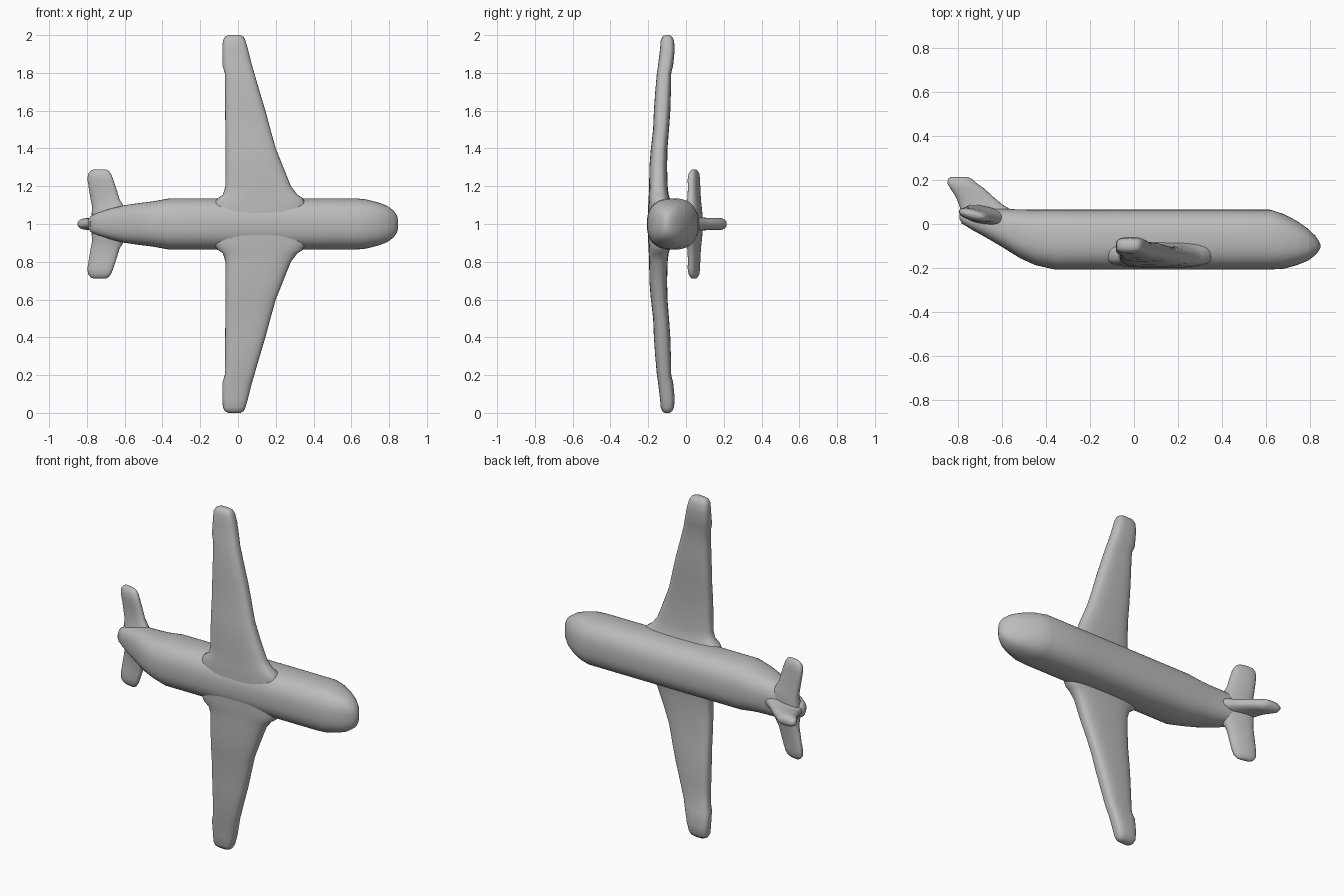
import bpy, bmesh, math
from mathutils import Vector

cube = bpy.data.objects.get("Cube")
if cube:
    bpy.data.objects.remove(cube, do_unlink=True)

grey = bpy.data.materials.new("plain grey")
grey.use_nodes = True
grey.diffuse_color = (0.5, 0.5, 0.5, 1)
grey.node_tree.nodes["Principled BSDF"].inputs["Base Color"].default_value = (0.5, 0.5, 0.5, 1)


def loft(name, sections, sides=32, power=2.0):
    """Skin superellipse sections, each given as (centre, half axis u, half axis v)."""
    bm = bmesh.new()
    rings = []
    for centre, u, v in sections:
        ring = []
        for i in range(sides):
            a = 2 * math.pi * i / sides
            c, s = math.cos(a), math.sin(a)
            p = (Vector(centre)
                 + Vector(u) * math.copysign(abs(c) ** (2 / power), c)
                 + Vector(v) * math.copysign(abs(s) ** (2 / power), s))
            ring.append(bm.verts.new(p))
        rings.append(ring)
    for r0, r1 in zip(rings, rings[1:]):
        for i in range(sides):
            j = (i + 1) % sides
            bm.faces.new((r0[i], r0[j], r1[j], r1[i]))
    bm.faces.new(rings[0][::-1])
    bm.faces.new(rings[-1])
    bmesh.ops.recalc_face_normals(bm, faces=bm.faces)
    mesh = bpy.data.meshes.new(name)
    bm.to_mesh(mesh)
    bm.free()
    mesh.materials.append(grey)
    obj = bpy.data.objects.new(name, mesh)
    bpy.context.collection.objects.link(obj)
    bpy.ops.object.select_all(action='DESELECT')
    obj.select_set(True)
    bpy.context.view_layer.objects.active = obj
    bpy.ops.object.shade_smooth_by_angle(angle=math.radians(50))
    return obj


def span(stations, slope=0.0):
    """Both halves of a surface spanning z, from (offset, x back, x front, y low, y high)."""
    out = []
    for side in (-1, 1):
        half = []
        for d, x0, x1, y0, y1 in stations:
            hx = (x1 - x0) / 2
            half.append((((x0 + x1) / 2, (y0 + y1) / 2, 1 + side * d),
                         (hx, slope * hx, 0), (0, (y1 - y0) / 2, 0)))
        out += half[::-1] if side < 0 else half
    return out


# Fuselage: (x, y low, y high, half width in z), tail to nose
body = [
    (-0.795, 0.022, 0.045, 0.018), (-0.78, 0.0, 0.06, 0.042), (-0.74, -0.025, 0.07, 0.06),
    (-0.68, -0.058, 0.075, 0.08), (-0.60, -0.105, 0.07, 0.10), (-0.52, -0.155, 0.066, 0.111),
    (-0.45, -0.187, 0.065, 0.12), (-0.36, -0.207, 0.065, 0.136), (0.0, -0.207, 0.065, 0.136),
    (0.35, -0.207, 0.065, 0.136), (0.62, -0.207, 0.065, 0.136), (0.68, -0.204, 0.046, 0.13),
    (0.74, -0.188, 0.015, 0.115), (0.79, -0.168, -0.02, 0.096), (0.825, -0.142, -0.053, 0.07),
    (0.842, -0.122, -0.078, 0.044), (0.848, -0.109, -0.092, 0.02),
]
loft("fuselage", [((x, (a + b) / 2, 1), (0, (b - a) / 2, 0), (0, 0, w))
                  for x, a, b, w in body], sides=40, power=2.5)

# Wing: both panels with flared roots, running through the belly
loft("wing", span([
    (0.10, -0.13, 0.36, -0.200, -0.075), (0.135, -0.11, 0.345, -0.198, -0.085),
    (0.155, -0.08, 0.315, -0.197, -0.092), (0.20, -0.066, 0.28, -0.195, -0.097),
    (0.30, -0.066, 0.24, -0.194, -0.10), (0.40, -0.066, 0.20, -0.186, -0.098),
    (0.50, -0.067, 0.172, -0.174, -0.09), (0.60, -0.068, 0.145, -0.170, -0.083),
    (0.70, -0.068, 0.115, -0.163, -0.08), (0.80, -0.07, 0.086, -0.154, -0.078),
    (0.84, -0.083, 0.074, -0.148, -0.068), (0.92, -0.083, 0.054, -0.138, -0.06),
    (0.97, -0.08, 0.04, -0.134, -0.063), (0.99, -0.07, 0.03, -0.126, -0.073),
    (1.0, -0.052, 0.014, -0.114, -0.086),
]), power=3.0)

# Tailplane: both halves, pitched slightly nose down
loft("tailplane", span([
    (0.05, -0.775, -0.575, -0.01, 0.08), (0.09, -0.772, -0.602, 0.005, 0.077),
    (0.13, -0.78, -0.627, 0.013, 0.073), (0.19, -0.79, -0.645, 0.016, 0.07),
    (0.235, -0.797, -0.66, 0.014, 0.069), (0.265, -0.794, -0.672, 0.018, 0.066),
    (0.282, -0.78, -0.686, 0.027, 0.058), (0.289, -0.765, -0.70, 0.036, 0.05),
], slope=-0.22), sides=24, power=2.4)

# Fin: (y, x back, x front, half thickness)
fin = [
    (0.0, -0.785, -0.52, 0.045), (0.04, -0.79, -0.535, 0.042), (0.065, -0.79, -0.56, 0.038),
    (0.09, -0.797, -0.60, 0.034), (0.125, -0.812, -0.642, 0.032), (0.16, -0.835, -0.68, 0.032),
    (0.185, -0.85, -0.715, 0.032), (0.205, -0.847, -0.738, 0.024), (0.214, -0.835, -0.755, 0.012),
]
loft("fin", [(((a + b) / 2, y, 1), ((b - a) / 2, 0, 0), (0, 0, t))
             for y, a, b, t in fin], sides=24, power=2.4)
